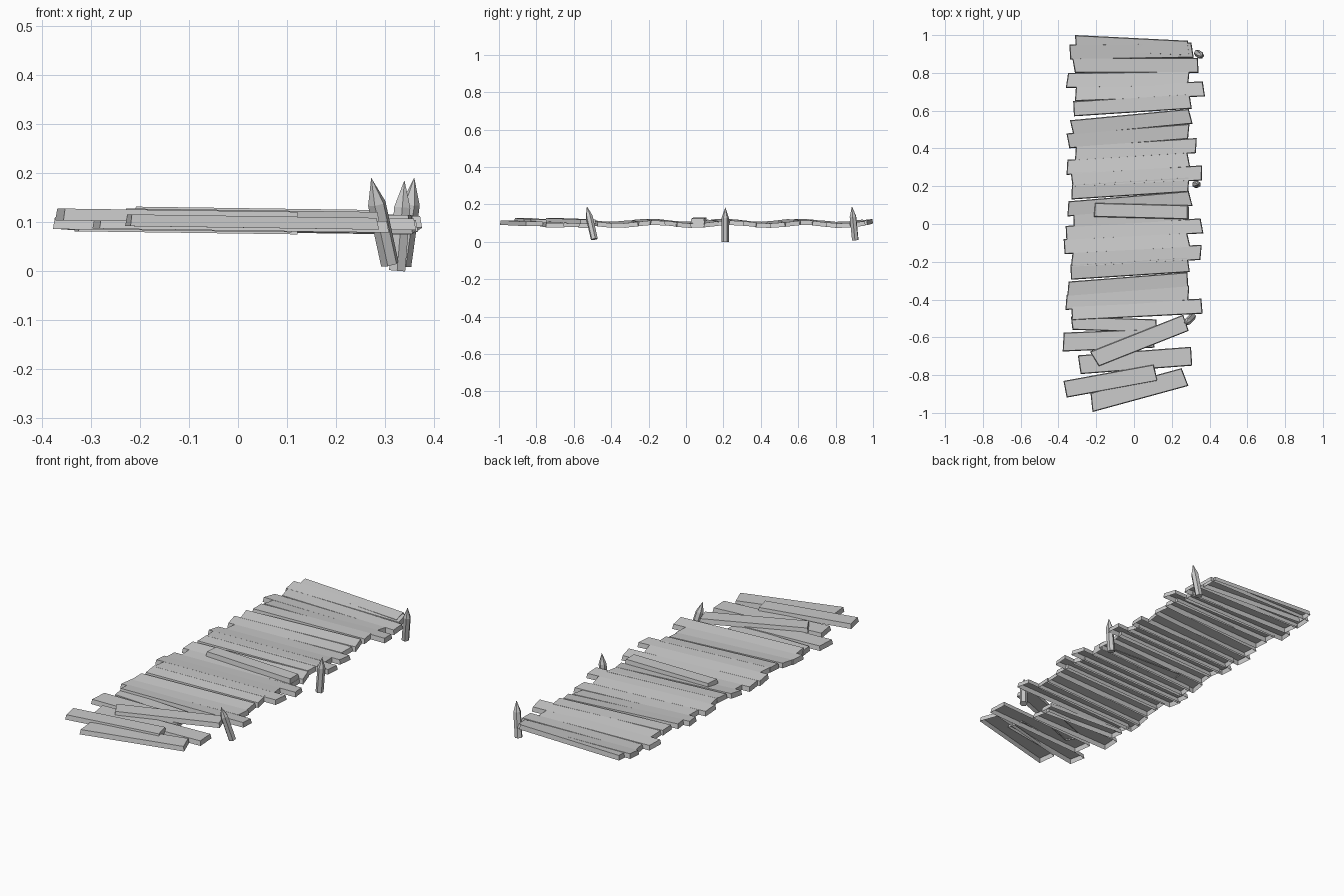
import bpy, bmesh, math, random
from mathutils import Vector

random.seed(4)
old_cube = bpy.data.objects.get("Cube")
if old_cube:
    bpy.data.objects.remove(old_cube, do_unlink=True)

# one weathered wood colour
wood = bpy.data.materials.new("weathered grey wood")
wood.use_nodes = True
grey = (0.6, 0.6, 0.6, 1)
wood.diffuse_color = grey
wood.node_tree.nodes["Principled BSDF"].inputs["Base Color"].default_value = grey


def add_object(name, bm):
    mesh = bpy.data.meshes.new(name)
    bm.to_mesh(mesh)
    bm.free()
    mesh.materials.append(wood)
    obj = bpy.data.objects.new(name, mesh)
    bpy.context.collection.objects.link(obj)
    return obj


def plank(name, start, end, width, height, tilt=0.0, depth=0.024, flare=0.004):
    """Board with a flat top and slightly flared sides, open underneath."""
    start, end = Vector(start), Vector(end)
    along = (end - start).normalized()
    across = Vector((-along.y, along.x))
    skew = [random.uniform(-0.008, 0.008) for _ in range(2)]
    bm = bmesh.new()
    top, rim = [], []
    for point, sx, sy in ((start, -1, -1), (end, 1, -1), (end, 1, 1), (start, -1, 1)):
        p = point + across * sy * (width / 2 - flare)
        p += along * (sy * skew[sx > 0] - sx * flare)
        z = height - 0.014 * p.x + tilt * sy * width / 2
        top.append(bm.verts.new((p.x, p.y, z)))
        q = p + (along * sx + across * sy) * flare
        rim.append(bm.verts.new((q.x, q.y, z - depth)))
    bm.faces.new(top)
    for i in range(4):
        j = (i + 1) % 4
        bm.faces.new((rim[i], rim[j], top[j], top[i]))
    return add_object(name, bm)


# deck boards: right end x, y, then left end x, y
deck = [
    (-.31, .96, .29, .93), (-.34, .91, .31, .92), (-.32, .84, .34, .84),
    (-.355, .76, .29, .77), (-.31, .69, .37, .715), (-.32, .61, .3, .65),
    (-.33, .51, .3, .57), (-.35, .44, .29, .49), (-.31, .375, .33, .415),
    (-.355, .3, .29, .34), (-.33, .235, .36, .27), (-.33, .17, .29, .21),
    (-.35, .08, .3, .135), (-.32, .015, .29, .06), (-.36, -.05, .36, -.01),
    (-.37, -.12, .29, -.085), (-.33, -.19, .355, -.15), (-.335, -.255, .29, -.215),
    (-.35, -.345, .285, -.295), (-.36, -.415, .29, -.365), (-.33, -.47, .36, -.435),
]
for n, (x0, y0, x1, y1) in enumerate(deck, 1):
    wave = math.tau * ((y0 + y1) / 2 + 0.28) / 0.4
    plank(f"deck_board_{n}", (x0, y0), (x1, y1), 0.08,
          0.111 + 0.007 * math.sin(wave), 0.11 * math.cos(wave))

# loose and broken boards: ends, width, height
loose = [
    ((-.21, .075), (.285, .062), .075, .128),
    ((-.33, -.525), (.12, -.54), .07, .1),
    ((-.375, -.625), (.1, -.605), .1, .104),
    ((-.21, -.715), (.275, -.523), .09, .124),
    ((-.29, -.745), (.305, -.7), .1, .106),
    ((-.365, -.875), (.115, -.787), .09, .122),
    ((-.225, -.945), (.27, -.81), .1, .112),
]
for n, (start, end, width, height) in enumerate(loose, 1):
    plank(f"loose_board_{n}", start, end, width, height)


def post(name, foot, tip, radius=0.019, sides=6):
    """Leaning stake with a sharpened point."""
    foot, tip = Vector(foot), Vector(tip)
    axis = (tip - foot).normalized()
    turn = axis.to_track_quat("Z", "Y")
    shoulder = foot.lerp(tip, 0.7)
    bm = bmesh.new()
    rings = []
    for centre in (foot, shoulder):
        rings.append([bm.verts.new(centre + turn @ Vector(
            (radius * math.cos(a), radius * math.sin(a), 0)))
            for a in (math.tau * i / sides for i in range(sides))])
    point = bm.verts.new(tip)
    bm.faces.new(rings[0][::-1])
    for i in range(sides):
        j = (i + 1) % sides
        bm.faces.new((rings[0][i], rings[0][j], rings[1][j], rings[1][i]))
        bm.faces.new((rings[1][i], rings[1][j], point))
    return add_object(name, bm)


# stakes along the left side
post("back_post", (.335, .905, .01), (.36, .887, .19))
post("middle_post", (.325, .21, 0), (.34, .21, .185))
post("front_post", (.31, -.49, .014), (.272, -.53, .19))
